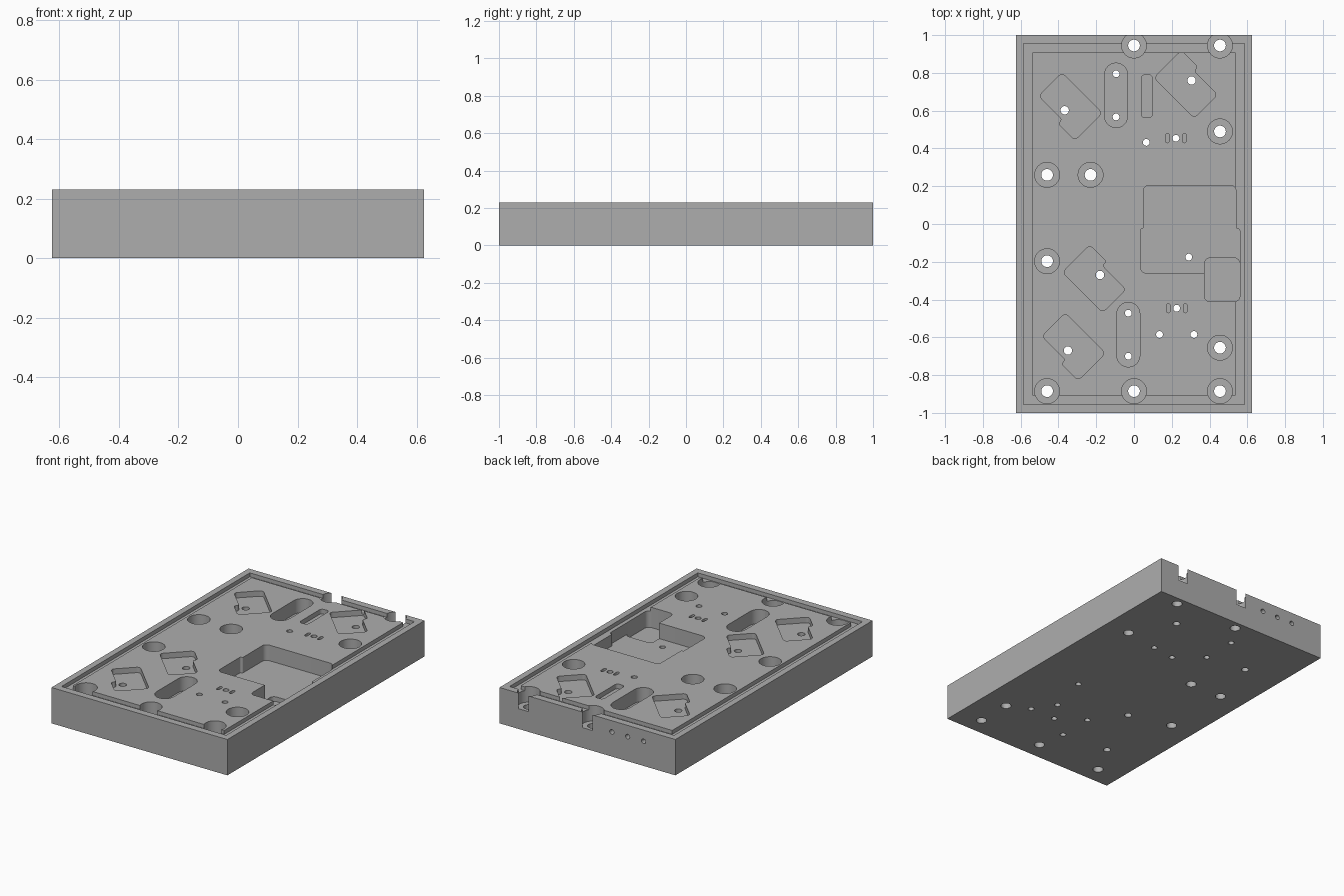
import bpy, bmesh, math
from mathutils import Vector

if "Cube" in bpy.data.objects:
    bpy.data.objects.remove(bpy.data.objects["Cube"], do_unlink=True)

W, L, H = 1.25, 2.0, 0.23
grey = bpy.data.materials.new("machined_grey")
grey.use_nodes = True
COLOUR = (0.42, 0.42, 0.42, 1)
grey.diffuse_color = COLOUR
grey.node_tree.nodes["Principled BSDF"].inputs["Base Color"].default_value = COLOUR


def make_object(name, bm):
    bmesh.ops.recalc_face_normals(bm, faces=bm.faces[:])
    mesh = bpy.data.meshes.new(name)
    bm.to_mesh(mesh)
    bm.free()
    obj = bpy.data.objects.new(name, mesh)
    bpy.context.collection.objects.link(obj)
    return obj


def extrude_up(bm, faces, height):
    out = bmesh.ops.extrude_face_region(bm, geom=faces, use_keep_orig=True)
    moved = [v for v in out["geom"] if isinstance(v, bmesh.types.BMVert)]
    bmesh.ops.translate(bm, verts=moved, vec=(0, 0, height))


cut = bmesh.new()
count = 0


def prism(points, depth):
    """Add a vertical cutter; each one ends at its own height above the top."""
    global count
    count += 1
    z = H - depth
    face = cut.faces.new([cut.verts.new((x, y, z)) for x, y in points])
    extrude_up(cut, [face], H + 0.05 + count * 0.002 - z)


def rounded(points, radius, steps=6):
    """Round the square corners of an outline with arcs."""
    pts = [Vector(p) for p in points]
    out = []
    for i, p in enumerate(pts):
        a, b = pts[i - 1] - p, pts[(i + 1) % len(pts)] - p
        r = min(radius, 0.499 * a.length, 0.499 * b.length)
        a.normalize()
        b.normalize()
        for k in range(steps + 1):
            t = math.pi / 2 * k / steps
            out.append(p + r * (a + b) - r * (b * math.cos(t) + a * math.sin(t)))
    return out


def pocket(x0, x1, y0, y1, depth, radius):
    prism(rounded([(x0, y0), (x1, y0), (x1, y1), (x0, y1)], radius), depth)


def hole(x, y, radius, depth=H + 0.05, sides=32):
    ring = [2 * math.pi * i / sides for i in range(sides)]
    prism([(x + radius * math.cos(t), y + radius * math.sin(t)) for t in ring], depth)


# Seal groove round the top
corners = [(-0.585, -0.955), (0.585, -0.955), (0.585, 0.955), (-0.585, 0.955)]
GROOVE = 0.025
outer = [cut.verts.new((x, y, H - GROOVE)) for x, y in corners]
inner = [cut.verts.new((x - math.copysign(0.047, x), y - math.copysign(0.047, y), H - GROOVE))
         for x, y in corners]
band = [cut.faces.new((outer[i], outer[(i + 1) % 4], inner[(i + 1) % 4], inner[i]))
        for i in range(4)]
extrude_up(cut, band, GROOVE + 0.04)

# Counterbored bolt holes; the two at the back break through the wall
for x, y in [(0, 0.945), (0.455, 0.945), (0.455, 0.49), (-0.46, 0.26), (-0.23, 0.26),
             (-0.46, -0.197), (0.455, -0.655), (-0.46, -0.885), (0, -0.885), (0.455, -0.885)]:
    hole(x, y, 0.066, 0.1)
    hole(x, y, 0.031)

# Diagonal stepped pockets, each with a hole
outline = rounded([(-0.15, -0.043), (0.027, -0.043), (0.027, -0.074), (0.15, -0.074),
                   (0.15, 0.13), (-0.15, 0.13)], 0.022)
for x, y, s in [(-0.367, 0.602, 1), (0.305, 0.76, -1), (-0.18, -0.27, -1), (-0.35, -0.67, 1)]:
    h = s * math.sqrt(0.5)
    prism([(x + h * (u + v), y + h * (v - u)) for u, v in outline], 0.035)
    hole(x, y, 0.022)

# Long round-ended pockets with two holes each
for x, y in [(-0.095, 0.681), (-0.03, -0.586)]:
    pocket(x - 0.061, x + 0.061, y - 0.171, y + 0.171, 0.09, 0.061)
    for dy in (-0.114, 0.114):
        hole(x, y + dy, 0.018)

# Narrow pocket and the small slot pairs
pocket(0.039, 0.097, 0.563, 0.79, 0.03, 0.02)
for x, y in [(0.222, 0.454), (0.226, -0.446)]:
    hole(x, y, 0.018)
    for dx in (-0.045, 0.045):
        pocket(x + dx - 0.01, x + dx + 0.01, y - 0.024, y + 0.024, 0.05, 0.01)

# Single small holes
for x, y in [(0.065, 0.432), (0.135, -0.585), (0.317, -0.585), (0.29, -0.175)]:
    hole(x, y, 0.018)

# Large pocket with a deeper one in its corner
prism(rounded([(0.035, -0.26), (0.56, -0.26), (0.56, -0.025), (0.54, -0.025),
               (0.54, 0.205), (0.05, 0.205), (0.05, -0.025), (0.035, -0.025)], 0.03), 0.1)
pocket(0.373, 0.5605, -0.411, -0.18, 0.13, 0.03)

# Three blind holes in the back wall
for x in (-0.173, -0.286, -0.399):
    ring = [2 * math.pi * i / 24 for i in range(24)]
    face = cut.faces.new([cut.verts.new((x + 0.015 * math.cos(t), 0.85, 0.158 + 0.015 * math.sin(t)))
                          for t in ring])
    out = bmesh.ops.extrude_face_region(cut, geom=[face], use_keep_orig=True)
    bmesh.ops.translate(cut, vec=(0, 0.2, 0),
                        verts=[v for v in out["geom"] if isinstance(v, bmesh.types.BMVert)])

# Base block
block = bmesh.new()
bmesh.ops.create_cube(block, size=1)
bmesh.ops.scale(block, verts=block.verts, vec=(W, L, H))
bmesh.ops.translate(block, verts=block.verts, vec=(0, 0, H / 2))
base = make_object("base_plate", block)
base.data.materials.append(grey)

# Cut everything in one go and bake the result
cutter = make_object("pocket_cutter", cut)
cutter.data.materials.append(grey)
cutter.hide_render = True
mod = base.modifiers.new("pockets", "BOOLEAN")
mod.operation, mod.solver, mod.object = "DIFFERENCE", "EXACT", cutter
mod.use_self = True
for o in bpy.context.selected_objects:
    o.select_set(False)
bpy.context.view_layer.objects.active = base
base.select_set(True)
bpy.ops.object.modifier_apply(modifier=mod.name)
bpy.data.objects.remove(cutter, do_unlink=True)
bpy.ops.object.shade_smooth_by_angle(angle=math.radians(30))
